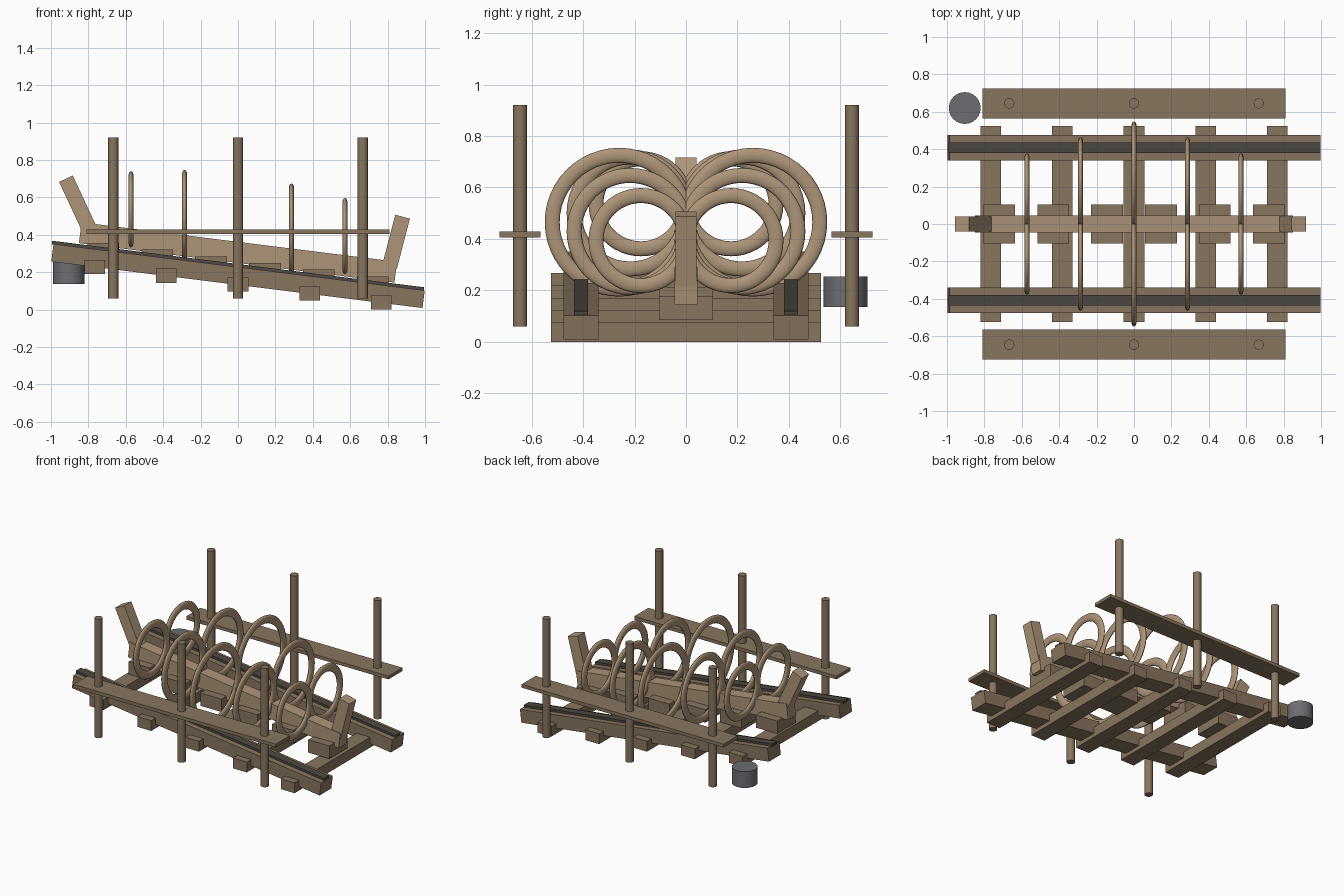
import bpy, math

if "Cube" in bpy.data.objects:
    bpy.data.objects.remove(bpy.data.objects["Cube"])

SLOPE = -0.125                      # fall of the slipway per unit of x
TILT = -math.atan(SLOPE)            # matching rotation about y


def material(name, r, g, b):
    m = bpy.data.materials.new(name)
    m.diffuse_color = (r, g, b, 1)
    m.use_nodes = True
    m.node_tree.nodes["Principled BSDF"].inputs["Base Color"].default_value = m.diffuse_color
    return m


TIMBER = material("timber", 0.25, 0.18, 0.115)
PALE = material("pale_timber", 0.42, 0.30, 0.19)
GREASE = material("greased_track", 0.075, 0.065, 0.055)
IRON = material("iron", 0.15, 0.155, 0.17)


def finish(name, mat):
    ob = bpy.context.object
    ob.name = name
    ob.data.materials.append(mat)
    return ob


def box(name, loc, size, mat, tilt=0.0):
    bpy.ops.mesh.primitive_cube_add(size=1, location=loc, rotation=(0, tilt, 0))
    ob = finish(name, mat)
    ob.scale = size
    return ob


def cylinder(name, loc, radius, height, mat, sides):
    bpy.ops.mesh.primitive_cylinder_add(vertices=sides, radius=radius, depth=height, location=loc)
    ob = finish(name, mat)
    bpy.ops.object.shade_smooth_by_angle(angle=math.radians(35))
    return ob


def on_slope(z, x):
    return z + SLOPE * x


# Level sleepers stepping down the slope
for i in range(5):
    x = -0.766 + i * 0.383
    box("sleeper", (x, 0, on_slope(0.1335, x)), (0.11, 1.05, 0.075), TIMBER)

# Blocks that carry the keel
for i in range(6):
    x = -0.72 + i * 0.288
    box("keel_block", (x, 0, on_slope(0.221, x)), (0.17, 0.21, 0.093), TIMBER)

# Keel with raked stern and bow posts
box("keel", (0, 0, 0.306), (1.70, 0.09, 0.112), PALE, TILT)


def end_post(name, x, z, length, lean):
    # x, z is the centre of the post's top face
    box(name, (x - math.sin(lean) * length / 2, 0, z - math.cos(lean) * length / 2),
        (0.081, 0.081, length), PALE, lean)


end_post("stern_post", -0.92, 0.70, 0.30, math.radians(-25))
end_post("bow_post", 0.88, 0.497, 0.28, math.radians(14.6))

# Paired hoop ribs meeting on the centre line, flattened along the keel
for x, radius in ((-0.572, 0.175), (-0.286, 0.2175), (0, 0.26), (0.286, 0.2175), (0.572, 0.175)):
    for side in (-1, 1):
        bpy.ops.mesh.primitive_torus_add(
            major_radius=radius, minor_radius=0.029, major_segments=48, minor_segments=10,
            location=(x, side * radius, on_slope(0.465, x)), rotation=(0, math.pi / 2, 0))
        finish("rib", PALE).scale = (1, 1, 0.5)
        bpy.ops.object.shade_smooth_by_angle(angle=math.radians(40))

for side in (-1, 1):
    # Launching rails with greased tracks on top
    y = side * 0.408
    box("slip_rail", (0, y, 0.18), (2.0, 0.135, 0.095), TIMBER, TILT)
    box("rail_track", (0, y, 0.234), (2.005, 0.055, 0.02), GREASE, TILT)

    # Scaffold walkway and poles
    y = side * 0.645
    box("scaffold_plank", (0, y, 0.417), (1.62, 0.16, 0.024), TIMBER)
    for x in (-0.667, 0, 0.667):
        cylinder("scaffold_pole", (x, y, 0.49), 0.0275, 0.86, TIMBER, 16)

# Pitch tub beside the high end
cylinder("pitch_tub", (-0.905, 0.62, 0.195), 0.085, 0.118, IRON, 24)
